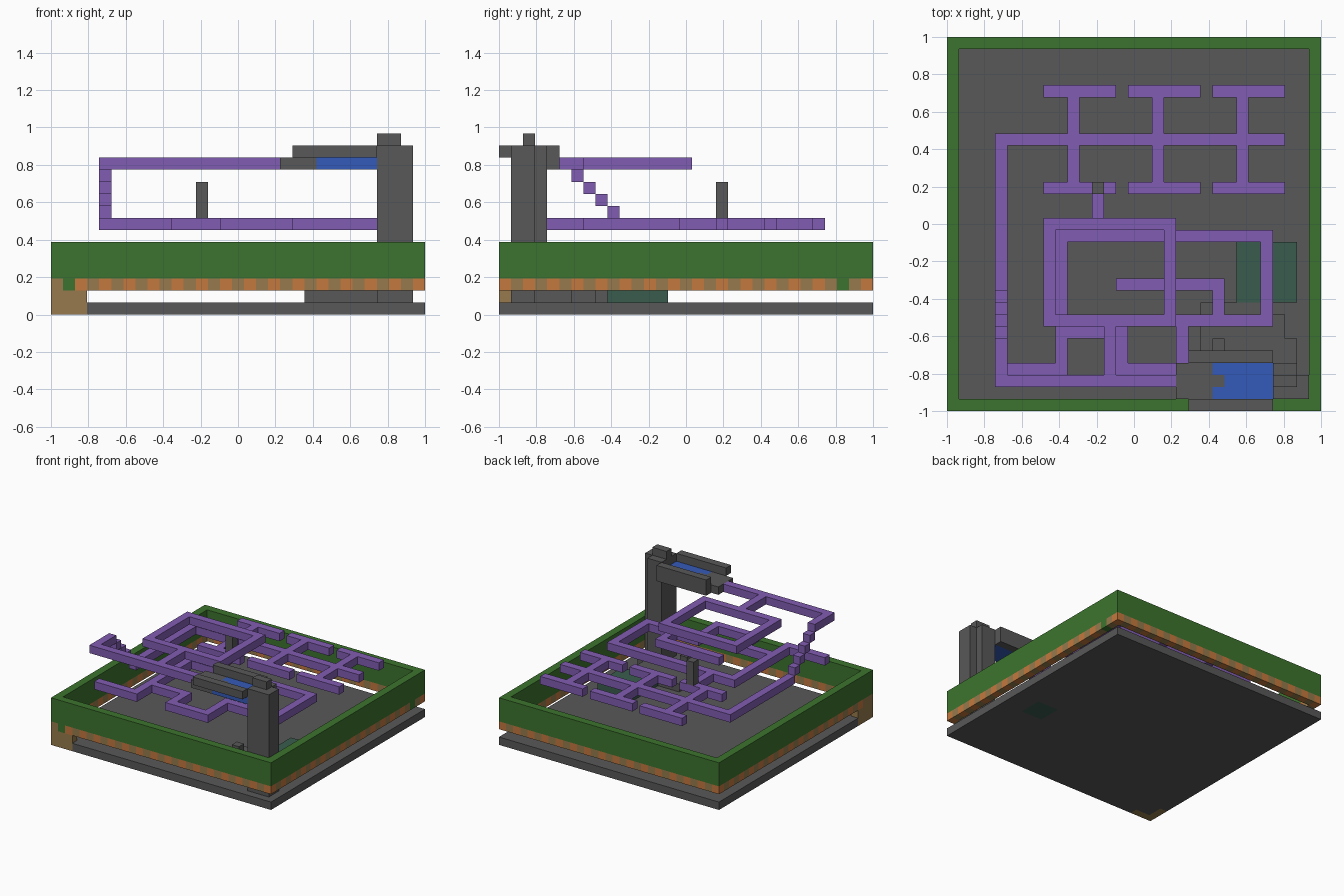
import bpy
import bmesh
from mathutils import Vector

cube = bpy.data.objects.get("Cube")
if cube:
    bpy.data.objects.remove(cube, do_unlink=True)

COUNT = 31              # cells along each side of the square base
CELL = 2 / COUNT


def linear(value):
    value /= 255
    return value / 12.92 if value <= 0.04045 else ((value + 0.055) / 1.055) ** 2.4


def material(name, red, green, blue):
    color = (linear(red), linear(green), linear(blue), 1)
    mat = bpy.data.materials.new(name)
    mat.use_nodes = True
    mat.diffuse_color = color
    shader = mat.node_tree.nodes["Principled BSDF"]
    shader.inputs["Base Color"].default_value = color
    shader.inputs["Roughness"].default_value = 0.9
    return mat


stone = material("stone grey", 88, 88, 88)
purple = material("path purple", 128, 92, 178)
grass = material("grass green", 60, 116, 46)
earth = material("earth tan", 150, 122, 76)
clay = material("clay orange", 196, 120, 62)
water = material("water blue", 52, 90, 184)
pond_teal = material("pond teal", 58, 92, 78)


def block(x, y, z, width=1, depth=1, height=1):
    """Set of grid cells filling a box."""
    return {(i, j, k) for i in range(x, x + width)
            for j in range(y, y + depth) for k in range(z, z + height)}


def run(start, end, level):
    """Straight line of path cells, both ends included."""
    (ax, ay), (bx, by) = start, end
    return block(min(ax, bx), min(ay, by), level, abs(bx - ax) + 1, abs(by - ay) + 1)


def route(level, *points):
    cells = set()
    for start, end in zip(points, points[1:]):
        cells |= run(start, end, level)
    return cells


def build(name, cells, mats, rule=None):
    """Outer skin of a set of cells, coloured by an optional rule on the cell."""
    bm = bmesh.new()
    corners = {}

    def vertex(point):
        key = tuple(point)
        if key not in corners:
            corners[key] = bm.verts.new((key[0] * CELL - 1, key[1] * CELL - 1, key[2] * CELL))
        return corners[key]

    for cell in sorted(cells):
        for axis in range(3):
            for side in (0, 1):
                step = [0, 0, 0]
                step[axis] = 2 * side - 1
                if tuple(c + s for c, s in zip(cell, step)) in cells:
                    continue
                base = Vector(cell)
                base[axis] += side
                u, v = Vector((0, 0, 0)), Vector((0, 0, 0))
                u[(axis + 1) % 3] = v[(axis + 2) % 3] = 1
                loop = [base, base + u, base + u + v, base + v]
                if not side:
                    loop.reverse()
                face = bm.faces.new([vertex(p) for p in loop])
                face.material_index = rule(cell) if rule else 0
    mesh = bpy.data.meshes.new(name)
    bm.to_mesh(mesh)
    bm.free()
    for mat in mats:
        mesh.materials.append(mat)
    obj = bpy.data.objects.new(name, mesh)
    bpy.context.collection.objects.link(obj)
    return obj


# Corner support and floor slab
corner = block(0, 0, 0, 3, 1, 2) | block(0, 0, 0, 1, 3, 2)
build("corner_support", corner, [earth])
pond = block(24, 9, 1, 5, 5) | block(25, 10, 0, 3, 3)
build("floor_slab", block(0, 0, 0, COUNT, COUNT) - corner - pond, [stone])
build("pond", pond, [pond_teal])

# Surrounding wall: grass above a band of alternating clay and earth
wall = block(0, 0, 2, COUNT, COUNT, 4) - block(1, 1, 2, COUNT - 2, COUNT - 2, 4)
grass_drips = {(1, 0), (COUNT - 1, 28)}


def wall_color(cell):
    x, y, z = cell
    if z > 2 or (x, y) in grass_drips:
        return 0
    along = x + y
    return 2 if along % 2 == 0 and along > 0 else 1


build("boundary_wall", wall, [grass, earth, clay], wall_color)

# Lower walkway
LOW, HIGH = 7, 12
low = route(LOW, (4, 3), (9, 3), (9, 6), (14, 6), (14, 3), (19, 3), (19, 7),
            (26, 7), (26, 14), (9, 14), (9, 6))
low |= route(LOW, (14, 10), (22, 10), (22, 7))
low |= route(LOW, (12, 14), (12, 18))
low |= route(LOW, (4, 10), (4, 22), (27, 22))
for left, stem in ((8, 10), (15, 17), (22, 24)):
    low |= run((stem, 18), (stem, 26), LOW)
    for row in (18, 26):
        low |= run((left, row), (left + 5, row), LOW)
build("lower_walkway", low, [purple])

# Upper walkway with its ring
high = route(HIGH, (8, 7), (18, 7), (18, 15), (8, 15), (8, 7))
high |= route(HIGH, (13, 7), (13, 2))
high |= route(HIGH, (18, 2), (4, 2), (4, 5))
build("upper_walkway", high, [purple])

# Steps joining the two levels
steps = set()
for n in range(4):
    steps |= block(4, 6 + n, HIGH - 1 - n)
build("walkway_steps", steps, [purple])

# Standing post
build("marker_post", block(12, 18, LOW + 1, height=3), [stone])

# Tower in the front corner
tower = block(27, 1, 1, 2, 3, 13) | block(29, 1, 1, 1, 2, 13) | block(27, 2, 14, 2, 1)
build("tower", tower, [stone])

# Raised basin beside the tower
pool = block(22, 1, HIGH, 5, 3) - block(22, 2, HIGH)
basin = block(19, 1, HIGH, 3, 3) | block(22, 2, HIGH) | block(20, 4, HIGH, 7, 1, 2)
basin |= block(20, 0, HIGH + 1, 7)
build("basin_rim", basin, [stone])
build("basin_water", pool, [water])

# Stepped ledge and small post at the tower foot
ledge = block(21, 4, 1, 6, 4) | block(21, 8, 1, 5) | block(27, 4, 1, 1, 4) | block(28, 4, 1, 1, 2)
ledge |= block(22, 5, 2, height=2)
build("tower_foot_ledge", ledge, [stone])
